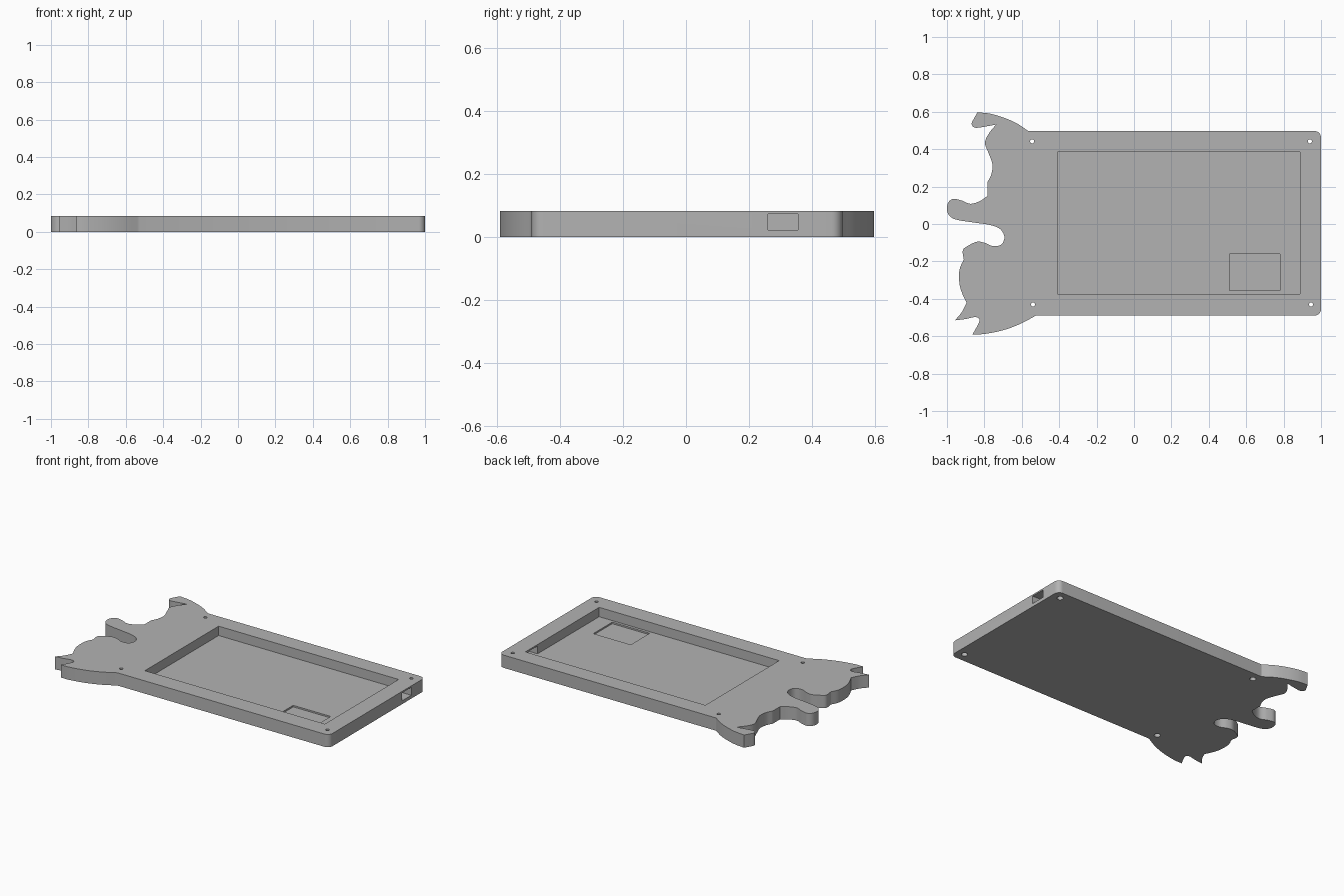
import bpy
import bmesh
from math import cos, sin, pi
from mathutils import Vector

cube = bpy.data.objects.get("Cube")
if cube:
    bpy.data.objects.remove(cube)

HEIGHT = 0.083
FLOOR = 0.022
BACK, FRONT = 0.497, -0.49

grey = bpy.data.materials.new("plain grey")
grey.use_nodes = True
colour = (0.45, 0.45, 0.45, 1)
grey.diffuse_color = colour
grey.node_tree.nodes["Principled BSDF"].inputs["Base Color"].default_value = colour


def smooth_path(points, steps=6):
    """Catmull-Rom curve through the points, ending one step before the last."""
    pts = [Vector(p) for p in points]
    pts = [2 * pts[0] - pts[1]] + pts + [2 * pts[-1] - pts[-2]]
    out = []
    for a, b, c, d in zip(pts, pts[1:], pts[2:], pts[3:]):
        for i in range(steps):
            t = i / steps
            out.append(0.5 * (2 * b + (c - a) * t + (2 * a - 5 * b + 4 * c - d) * t * t
                              + (3 * b - a - 3 * c + d) * t ** 3))
    return out


def arc(x, y, radius, start, end, steps=8):
    return [Vector((x + radius * cos(start + (end - start) * i / steps),
                    y + radius * sin(start + (end - start) * i / steps)))
            for i in range(steps + 1)]


def prism(name, outline, bottom, top):
    """Extrude a flat outline into a solid."""
    bm = bmesh.new()
    face = bm.faces.new([bm.verts.new((p[0], p[1], bottom)) for p in outline])
    new = bmesh.ops.extrude_face_region(bm, geom=[face])["geom"]
    bmesh.ops.translate(bm, vec=(0, 0, top - bottom),
                        verts=[v for v in new if isinstance(v, bmesh.types.BMVert)])
    bmesh.ops.recalc_face_normals(bm, faces=bm.faces)
    mesh = bpy.data.meshes.new(name)
    bm.to_mesh(mesh)
    bm.free()
    mesh.materials.append(grey)
    obj = bpy.data.objects.new(name, mesh)
    bpy.context.collection.objects.link(obj)
    return obj


def box(name, x0, x1, y0, y1, z0, z1):
    return prism(name, [(x0, y0), (x1, y0), (x1, y1), (x0, y1)], z0, z1)


def cut(target, cutter):
    mod = target.modifiers.new("cut", "BOOLEAN")
    mod.operation = "DIFFERENCE"
    mod.solver = "EXACT"
    mod.object = cutter
    bpy.context.view_layer.objects.active = target
    bpy.ops.object.modifier_apply(modifier=mod.name)
    bpy.data.objects.remove(cutter)


# Wavy end of the plate: smooth runs that meet at sharp corners
runs = [
    # back shoulder and horn
    [(-.565, BACK), (-.63, .54), (-.7, .57), (-.77, .59), (-.837, .597)],
    [(-.837, .597), (-.855, .565), (-.868, .535), (-.85, .515), (-.8, .52), (-.737, .532)],
    # hollow below the horn
    [(-.737, .532), (-.775, .485), (-.797, .435), (-.78, .385), (-.757, .32),
     (-.763, .265), (-.783, .225)],
    [(-.783, .225), (-.783, .15)],
    # long finger and the round notch beside it
    [(-.783, .15), (-.825, .122), (-.875, .108), (-.92, .125), (-.965, .134), (-.993, .115),
     (-1, .075), (-.985, .042), (-.945, .022), (-.85, .007), (-.77, -.005), (-.715, -.028),
     (-.693, -.07), (-.71, -.11), (-.755, -.118), (-.8, -.1), (-.84, -.095), (-.885, -.115),
     (-.915, -.14), (-.91, -.19)],
    # bulge and front horns
    [(-.91, -.19), (-.933, -.245), (-.933, -.32), (-.917, -.375), (-.895, -.42)],
    [(-.895, -.42), (-.92, -.47), (-.957, -.515)],
    [(-.957, -.515), (-.9, -.508), (-.845, -.498), (-.827, -.52), (-.863, -.59)],
    # front shoulder
    [(-.863, -.59), (-.8, -.588), (-.7, -.568), (-.61, -.535), (-.525, FRONT)],
]
outline = []
for run in runs:
    # each run ends where the next one starts
    outline += smooth_path(run)[:6 * (len(run) - 1)]
outline.append(Vector((-.525, FRONT)))

# Rounded corners of the straight end
r = 0.035
outline += arc(1 - r, FRONT + r, r, -pi / 2, 0)
outline += arc(1 - r, BACK - r, r, 0, pi / 2)

case = prism("case_plate", outline, 0, HEIGHT)

# Screen pocket, shallow recess in its floor, and port through the end wall
cut(case, box("pocket", -.41, .887, -.373, .386, FLOOR, 0.2))
cut(case, box("floor_recess", .51, .78, -.355, -.16, FLOOR - .01, FLOOR + .02))
cut(case, box("port", .86, 1.1, .26, .355, FLOOR, .073))

# Screw holes, wider on the underside
for x, y in [(-.545, .442), (.94, .442), (-.54, -.43), (.946, -.43)]:
    cut(case, prism("screw_hole", arc(x, y, .011, 0, 2 * pi, 16)[:-1], -.1, .2))
    cut(case, prism("screw_head", arc(x, y, .019, 0, 2 * pi, 16)[:-1], -.1, .03))

bpy.ops.object.select_all(action="DESELECT")
case.select_set(True)
bpy.context.view_layer.objects.active = case
bpy.ops.object.shade_smooth_by_angle(angle=pi / 6)
